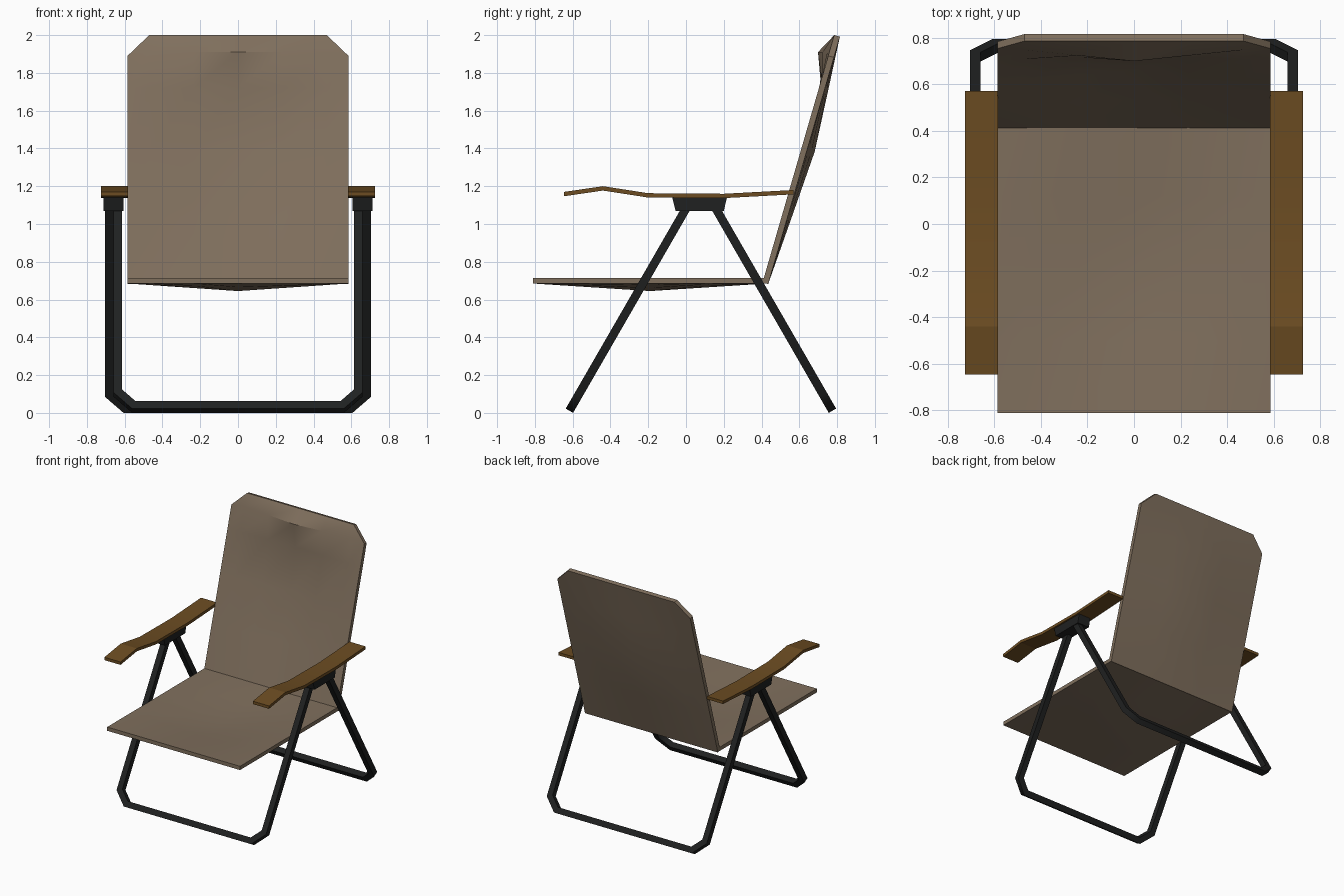
import bpy, bmesh, math
from mathutils import Vector

if "Cube" in bpy.data.objects:
    bpy.data.objects.remove(bpy.data.objects["Cube"])


def material(name, rgb):
    m = bpy.data.materials.new(name)
    m.diffuse_color = (*rgb, 1)
    m.use_nodes = True
    m.node_tree.nodes["Principled BSDF"].inputs["Base Color"].default_value = m.diffuse_color
    return m


FABRIC = material("taupe fabric", (0.215, 0.16, 0.11))
WOOD = material("brown wood", (0.15, 0.073, 0.016))
METAL = material("black metal", (0.014, 0.015, 0.015))


def finish(bm, name, mat, angle):
    bmesh.ops.recalc_face_normals(bm, faces=bm.faces)
    me = bpy.data.meshes.new(name)
    bm.to_mesh(me)
    bm.free()
    ob = bpy.data.objects.new(name, me)
    bpy.context.collection.objects.link(ob)
    me.materials.append(mat)
    bpy.ops.object.select_all(action='DESELECT')
    ob.select_set(True)
    bpy.context.view_layer.objects.active = ob
    bpy.ops.object.shade_smooth_by_angle(angle=math.radians(angle))
    return ob


HALF = 0.585
COLS = [-HALF, -0.47, -0.235, 0, 0.235, 0.47, HALF]


def panel(name, nrows, point, clip=False):
    """Two-sided fabric sheet; clip cuts off the two far corners."""
    bm = bmesh.new()
    last = nrows - 1
    sheets = []
    for side in (0, 1):
        v = {}
        for i, x in enumerate(COLS):
            for r in range(nrows):
                if clip and r == last and i in (0, len(COLS) - 1):
                    v[i, r] = v[i, r - 1]
                else:
                    v[i, r] = bm.verts.new(point(x, r, side))
        for i in range(len(COLS) - 1):
            for r in range(last):
                ring = [v[i, r], v[i + 1, r], v[i + 1, r + 1], v[i, r + 1]]
                bm.faces.new(list(dict.fromkeys(ring)))
        sheets.append(v)
    other = {sheets[0][k]: sheets[1][k] for k in sheets[0]}
    for e in [e for e in bm.edges if e.is_boundary and e.verts[0] in other]:
        a, b = e.verts
        bm.faces.new([a, b, other[b], other[a]])
    return finish(bm, name, FABRIC, 40)


# Seat: thin sheet sagging in the middle
SEAT_Y = [-0.81, -0.5, -0.19, 0.12, 0.43]


def seat_point(x, r, side):
    w = (1 - abs(x) / HALF) * (1 - abs(r - 2) / 2)
    return (x, SEAT_Y[r], (0.685 - 0.04 * w) if side else (0.715 - 0.055 * w))


panel("seat", 5, seat_point)

# Backrest: leaning sheet, hollow in the middle, with a head pad at the top
BACK_Z = [0.69, 1.04, 1.39, 1.72, 1.91, 2.0]
FRONT_OFF = [0, 0.027, 0.052, 0.02, -0.06, 0]
REAR_OFF = [0, 0.022, 0.043, 0.02, 0.006, 0]


def back_point(x, r, side):
    z = BACK_Z[r]
    if r == 4 and abs(x) == HALF:
        z = 1.89
    w = 1 - abs(x) / HALF
    y = 0.405 + (z - 0.69) * 0.29
    y += (0.03 + REAR_OFF[r] * w) if side else FRONT_OFF[r] * w
    return (x, y, z - 0.008 * side)


panel("backrest", 6, back_point, clip=True)


# Leg frames: square tube bent into a U with chamfered corners
def leg_frame(name, x, bottom, top, h=0.0225, c=0.085):
    o, t = Vector((0, *bottom)), Vector((0, *top))
    length = (t - o).length
    up = (t - o).normalized()
    side = Vector((1, 0, 0))
    n = side.cross(up)
    path = [Vector(p) for p in ((-x, length), (-x, c), (-x + c, 0),
                                (x - c, 0), (x, c), (x, length))]
    bm = bmesh.new()
    rings = []
    for i, p in enumerate(path):
        d0 = (p - path[i - 1]).normalized() if i else (path[1] - p).normalized()
        d1 = (path[i + 1] - p).normalized() if i < len(path) - 1 else d0
        n0, n1 = Vector((-d0.y, d0.x)), Vector((-d1.y, d1.x))
        m = (n0 + n1).normalized()
        m = m * (h / m.dot(n0))
        ring = []
        for a, b in ((1, 1), (-1, 1), (-1, -1), (1, -1)):
            q = p + m * a
            ring.append(bm.verts.new(o + side * q.x + up * q.y + n * (h * b)))
        rings.append(ring)
    for r0, r1 in zip(rings, rings[1:]):
        for k in range(4):
            j = (k + 1) % 4
            bm.faces.new([r0[k], r0[j], r1[j], r1[k]])
    bm.faces.new(rings[0])
    bm.faces.new(rings[-1])
    return finish(bm, name, METAL, 50)


leg_frame("front_leg_frame", 0.636, (-0.606, 0.031), (0.005, 1.09))
leg_frame("rear_leg_frame", 0.682, (0.764, 0.031), (0.153, 1.09))


# Side profile extruded across x
def extrude_profile(name, pts, x0, x1, mat):
    bm = bmesh.new()
    a = [bm.verts.new((x0, y, z)) for y, z in pts]
    b = [bm.verts.new((x1, y, z)) for y, z in pts]
    bm.faces.new(a)
    bm.faces.new(b)
    for i in range(len(pts)):
        j = (i + 1) % len(pts)
        bm.faces.new([a[i], a[j], b[j], b[i]])
    return finish(bm, name, mat, 10)


ARM = [(-0.645, 1.17), (-0.44, 1.2), (-0.2, 1.163), (0.2, 1.16), (0.57, 1.18)]
ARM_PROFILE = ARM + [(y, z - 0.023) for y, z in reversed(ARM)]
BRACKET = [(-0.073, 1.14), (0.217, 1.14), (0.2, 1.07), (-0.055, 1.07)]

# Armrests and the leg brackets under them
for s, label in ((-1, "left"), (1, "right")):
    extrude_profile(label + "_armrest", ARM_PROFILE, s * 0.583, s * 0.725, WOOD)
    extrude_profile(label + "_bracket", BRACKET, s * 0.605, s * 0.712, METAL)
